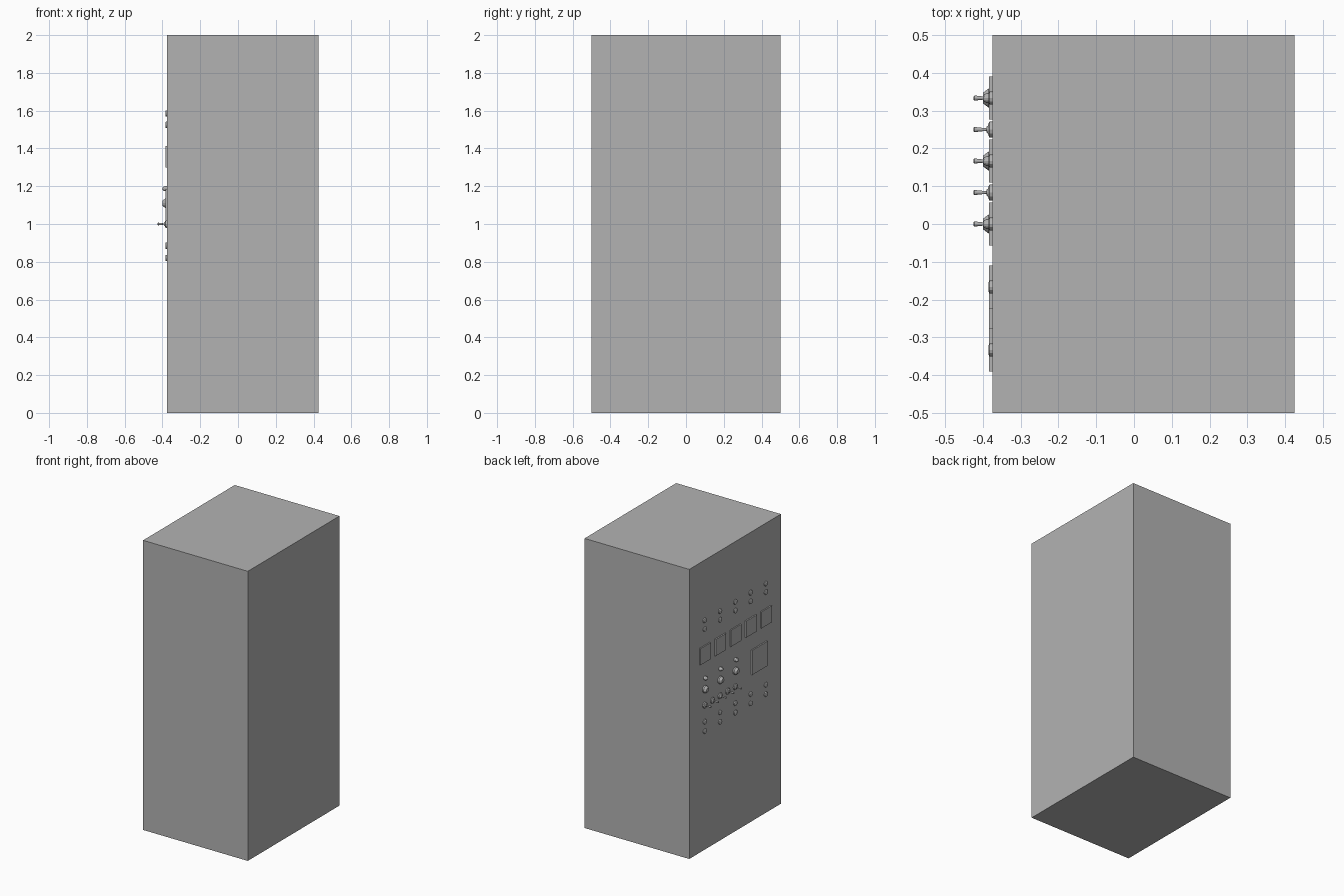
import bpy, bmesh, math
from mathutils import Matrix, Vector

cube = bpy.data.objects.get("Cube")
if cube:
    bpy.data.objects.remove(cube, do_unlink=True)

FACE = -0.375          # x of the control side of the cabinet
COLUMNS = [i / 6 for i in (2, 1, 0, -1, -2)]

grey = bpy.data.materials.new("painted_grey")
grey.use_nodes = True
grey.diffuse_color = (0.45, 0.45, 0.45, 1)
grey.node_tree.nodes["Principled BSDF"].inputs["Base Color"].default_value = (0.45, 0.45, 0.45, 1)


def finish(name, bm):
    bmesh.ops.recalc_face_normals(bm, faces=bm.faces)
    mesh = bpy.data.meshes.new(name)
    bm.to_mesh(mesh)
    bm.free()
    mesh.materials.append(grey)
    obj = bpy.data.objects.new(name, mesh)
    bpy.context.collection.objects.link(obj)
    return obj


def box(name, centre, size):
    bm = bmesh.new()
    bmesh.ops.create_cube(bm, size=1, matrix=Matrix.Translation(centre) @ Matrix.Diagonal((*size, 1)))
    return finish(name, bm)


def turned(name, y, z, profile, sides=12):
    """Lathe (distance out of the face, radius) pairs around the x axis."""
    bm = bmesh.new()
    rings = []
    for out, radius in profile:
        rings.append([bm.verts.new((FACE - out,
                                    y + radius * math.cos(math.tau * i / sides),
                                    z + radius * math.sin(math.tau * i / sides)))
                      for i in range(sides)])
    for a, b in zip(rings, rings[1:]):
        for i in range(sides):
            j = (i + 1) % sides
            bm.faces.new((a[i], a[j], b[j], b[i]))
    bm.faces.new(rings[0])
    bm.faces.new(rings[-1])
    return finish(name, bm)


# Cabinet
box("cabinet", (0.025, 0, 1), (0.8, 1, 2))

# Meters and the large display
for n, y in enumerate(COLUMNS, 1):
    box(f"meter_{n}", (FACE - 0.003, y, 1.355), (0.012, 0.114, 0.114))
box("large_display", (FACE - 0.003, -0.26, 1.1), (0.012, 0.17, 0.17))

# Paired buttons above and below
BUTTON = [(-0.002, 0.017), (0.007, 0.017), (0.01, 0.012)]
for row, z in enumerate((1.585, 1.525, 0.885, 0.82), 1):
    for n, y in enumerate(COLUMNS, 1):
        turned(f"button_{row}_{n}", y, z, BUTTON)

# Rotary knobs, each with a pilot lamp above
KNOB = [(-0.002, 0.025), (0.01, 0.025), (0.022, 0.016), (0.025, 0.014)]
LAMP = [(-0.002, 0.013), (0.014, 0.013), (0.021, 0.01), (0.025, 0.004)]
for n, y in enumerate(COLUMNS[:3], 1):
    turned(f"rotary_knob_{n}", y, 1.11, KNOB)
    turned(f"pilot_lamp_{n}", y, 1.187, LAMP)

# Row of toggle switches
COLLAR = [(-0.002, 0.021), (0.008, 0.021), (0.012, 0.01), (0.016, 0.007)]
LEVER = [(0.012, 0.003), (0.04, 0.006), (0.047, 0.007), (0.05, 0.004)]
for n in range(5):
    y = 1 / 3 - n / 12
    turned(f"toggle_collar_{n + 1}", y, 1.0, COLLAR)
    turned(f"toggle_lever_{n + 1}", y, 1.0, LEVER)
